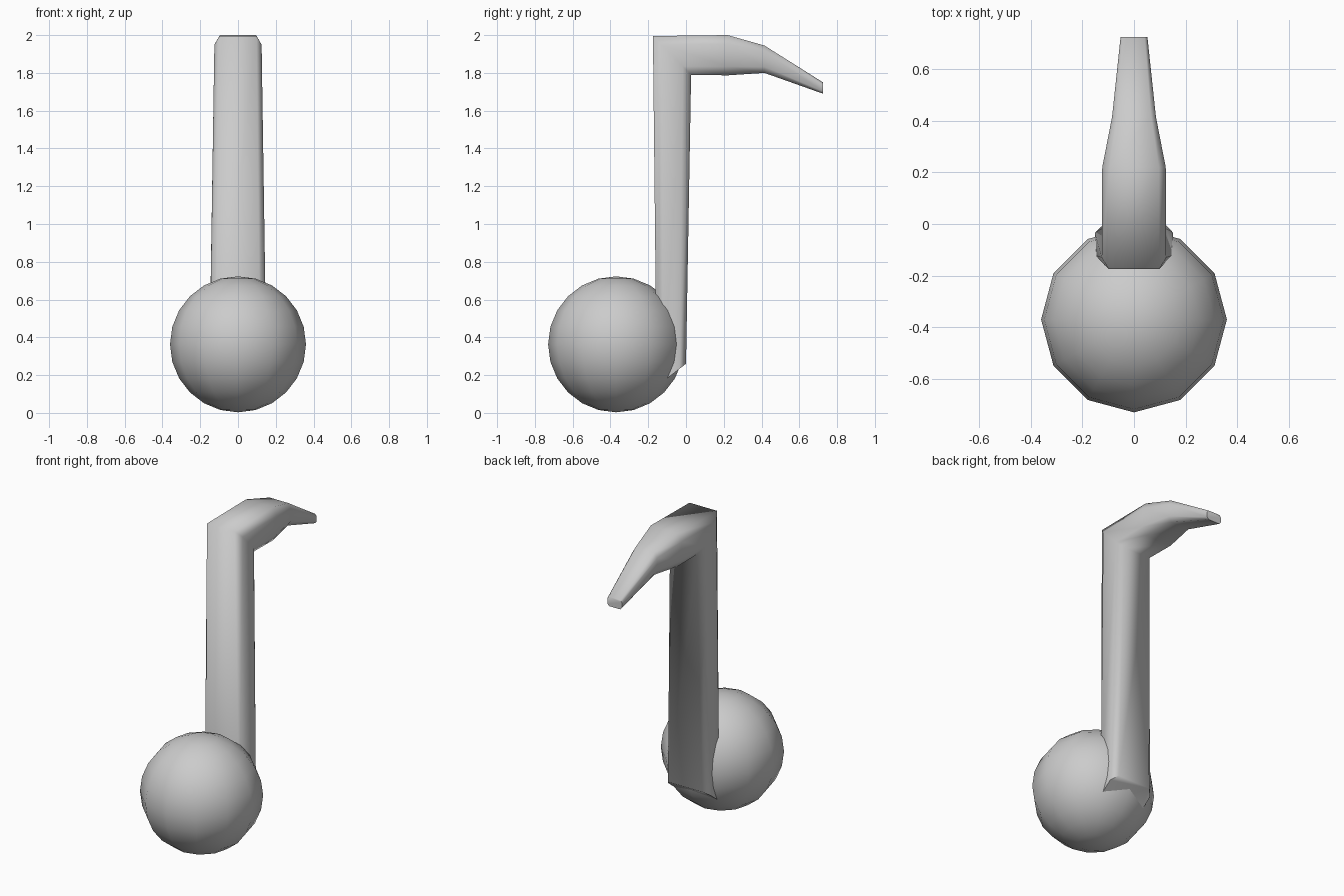
import bpy, bmesh, math

if "Cube" in bpy.data.objects:
    bpy.data.objects.remove(bpy.data.objects["Cube"])

def finish(bm, name, angle):
    bmesh.ops.recalc_face_normals(bm, faces=bm.faces)
    mesh = bpy.data.meshes.new(name)
    bm.to_mesh(mesh)
    bm.free()
    obj = bpy.data.objects.new(name, mesh)
    bpy.context.collection.objects.link(obj)
    bpy.ops.object.select_all(action='DESELECT')
    obj.select_set(True)
    bpy.context.view_layer.objects.active = obj
    bpy.ops.object.shade_smooth_by_angle(angle=math.radians(angle))
    return obj

# Round head of the note
bm = bmesh.new()
bmesh.ops.create_uvsphere(bm, u_segments=12, v_segments=12, radius=0.36)
bmesh.ops.translate(bm, verts=bm.verts, vec=(0, -0.37, 0.363))
finish(bm, "note_head", 60)

# Stem and flag: one bevelled section swept up, round the corner and back
# Section: (share of half width, share of way from outer to inner edge)
section = [(-0.78, 0), (0.78, 0), (1, 0.22), (1, 0.78),
           (0.76, 1), (-0.76, 1), (-1, 0.78), (-1, 0.22)]
# Stations: half width, outer edge (y, z), inner edge (y, z)
stations = [
    (0.152, (-0.155, 0.14), (0.0, 0.26)),
    (0.125, (-0.175, 1.995), (0.027, 1.79)),
    (0.123, (0.22, 2.0), (0.22, 1.787)),
    (0.085, (0.415, 1.945), (0.415, 1.80)),
    (0.052, (0.725, 1.75), (0.725, 1.69)),
]
bm = bmesh.new()
rings = []
for w, o, i in stations:
    rings.append([bm.verts.new((u * w, o[0] + (i[0] - o[0]) * t, o[1] + (i[1] - o[1]) * t))
                  for u, t in section])
n = len(section)
for a, b in zip(rings, rings[1:]):
    for k in range(n):
        bm.faces.new((a[k], a[(k + 1) % n], b[(k + 1) % n], b[k]))
bm.faces.new(rings[0])
bm.faces.new(rings[-1])
finish(bm, "stem_and_flag", 62)
